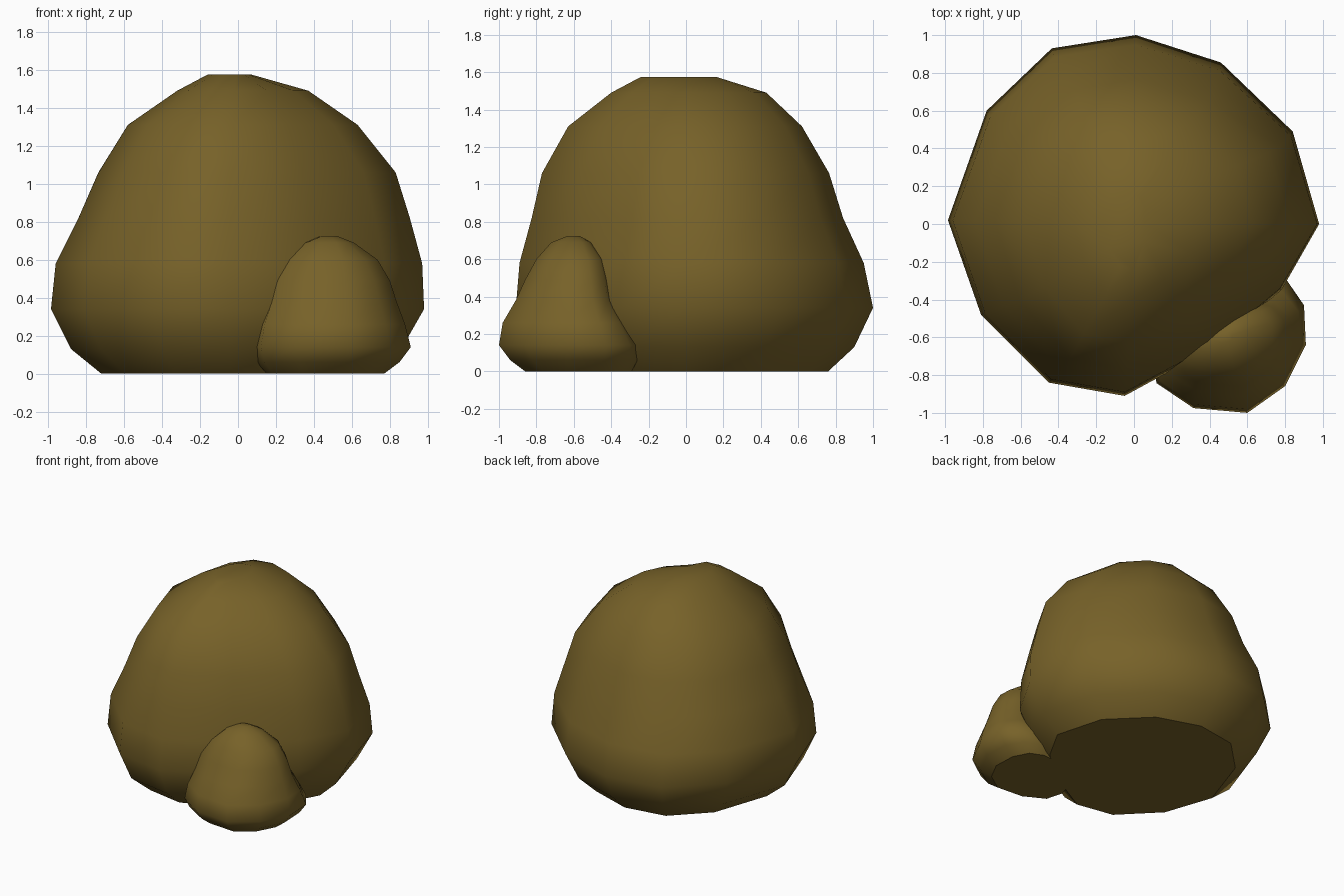
import bpy, bmesh

# One flat earthy brown
brown = bpy.data.materials.new("earthy brown")
brown.diffuse_color = (0.185, 0.122, 0.022, 1)


def rock(name, centre, outline, rings):
    """Loft a plan outline through rings of (z, xmin, xmax, ymin, ymax)."""
    cx, cy = centre
    pts = [(x - cx, y - cy) for x, y in outline]
    x0, x1 = min(p[0] for p in pts), max(p[0] for p in pts)
    y0, y1 = min(p[1] for p in pts), max(p[1] for p in pts)
    bm = bmesh.new()
    loops = []
    for z, xa, xb, ya, yb in rings:
        loops.append([bm.verts.new((
            cx + (px / x1 * (xb - cx) if px > 0 else px / x0 * (xa - cx)),
            cy + (py / y1 * (yb - cy) if py > 0 else py / y0 * (ya - cy)),
            z)) for px, py in pts])
    n = len(pts)
    for lo, hi in zip(loops, loops[1:]):
        for i in range(n):
            j = (i + 1) % n
            bm.faces.new((lo[i], lo[j], hi[j], hi[i]))
    bm.faces.new(loops[-1])
    base = bm.faces.new(loops[0][::-1])
    # Smooth all over, with a crisp edge round the flat base
    for f in bm.faces:
        f.smooth = f is not base
    for e in base.edges:
        e.smooth = False
    bmesh.ops.recalc_face_normals(bm, faces=bm.faces[:])
    me = bpy.data.meshes.new(name)
    bm.to_mesh(me)
    bm.free()
    me.materials.append(brown)
    ob = bpy.data.objects.new(name, me)
    bpy.context.collection.objects.link(ob)
    return ob


# Large boulder
rock("large_boulder", (0, 0),
     [(0.98, 0), (0.84, 0.49), (0.46, 0.855), (0.01, 1.0), (-0.435, 0.93),
      (-0.78, 0.6), (-0.985, 0.02), (-0.81, -0.48), (-0.45, -0.84),
      (-0.05, -0.91), (0.41, -0.66), (0.78, -0.35)],
     [(0, -0.72, 0.72, -0.68, 0.76),
      (0.13, -0.88, 0.86, -0.83, 0.90),
      (0.34, -0.985, 0.98, -0.91, 1.0),
      (0.58, -0.96, 0.97, -0.89, 0.95),
      (0.82, -0.84, 0.905, -0.825, 0.84),
      (1.06, -0.735, 0.83, -0.77, 0.765),
      (1.31, -0.58, 0.63, -0.63, 0.62),
      (1.49, -0.32, 0.37, -0.40, 0.43),
      (1.575, -0.16, 0.07, -0.24, 0.16)])

# Small boulder leaning on its front right
rock("small_boulder", (0.48, -0.6),
     [(0.91, -0.64), (0.90, -0.43), (0.81, -0.30), (0.66, -0.25),
      (0.45, -0.26), (0.25, -0.32), (0.13, -0.44), (0.077, -0.65),
      (0.12, -0.84), (0.315, -0.97), (0.60, -0.995), (0.80, -0.855)],
     [(0, 0.15, 0.77, -0.86, -0.29),
      (0.06, 0.10, 0.85, -0.94, -0.26),
      (0.14, 0.077, 0.91, -1.0, -0.25),
      (0.26, 0.10, 0.88, -0.98, -0.32),
      (0.38, 0.145, 0.835, -0.91, -0.39),
      (0.49, 0.175, 0.80, -0.86, -0.41),
      (0.60, 0.25, 0.735, -0.80, -0.44),
      (0.69, 0.35, 0.61, -0.72, -0.51),
      (0.725, 0.44, 0.52, -0.63, -0.57)])
